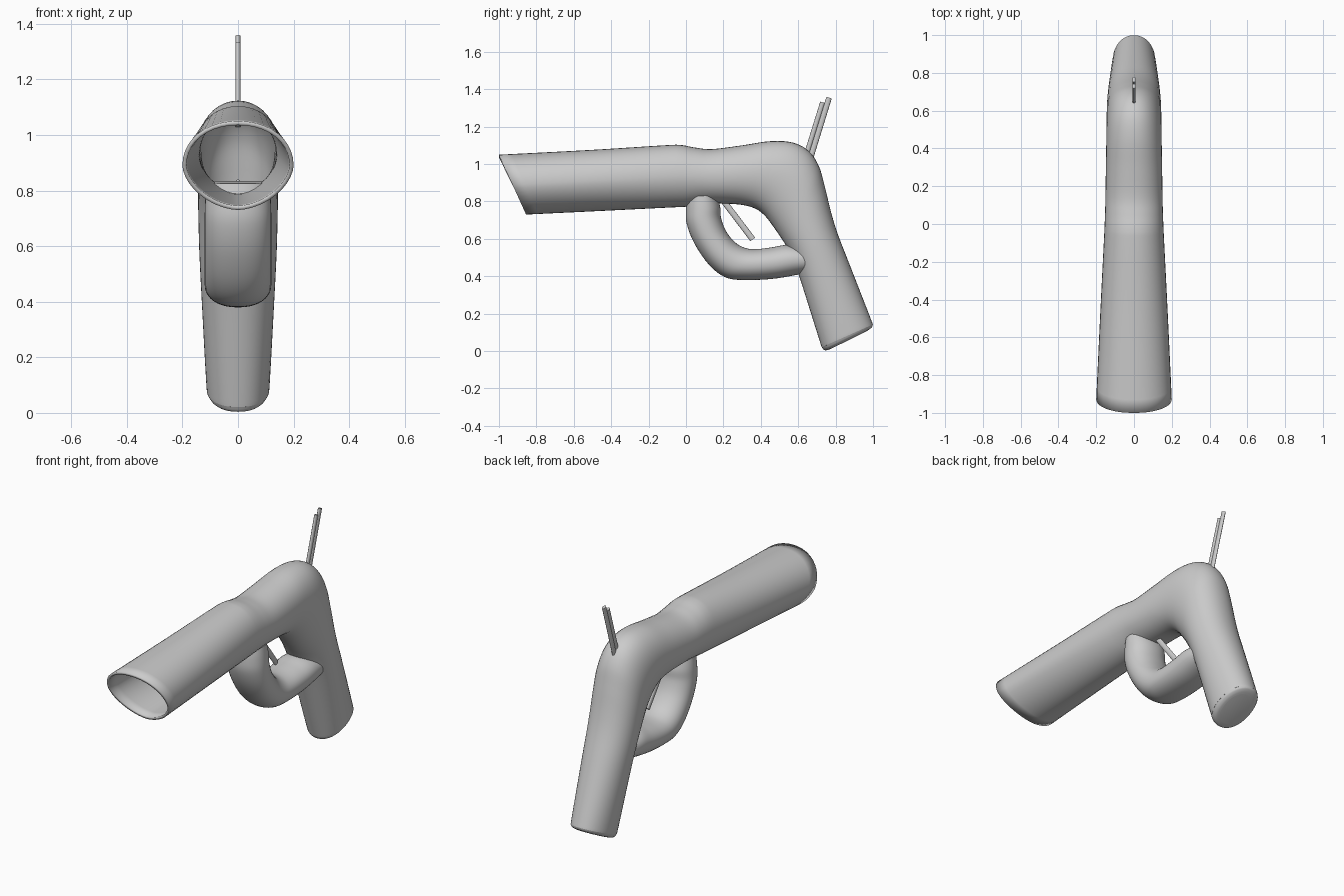
import bpy, bmesh, math
from mathutils import Vector

if "Cube" in bpy.data.objects:
    bpy.data.objects.remove(bpy.data.objects["Cube"])


def catmull(rows, steps):
    """Smoothly interpolate a list of equal-length tuples."""
    out = []
    n = len(rows)
    for i in range(n - 1):
        p0, p1 = rows[max(i - 1, 0)], rows[i]
        p2, p3 = rows[i + 1], rows[min(i + 2, n - 1)]
        for s in range(steps):
            t = s / steps
            out.append([0.5 * (2 * b + (c - a) * t + (2 * a - 5 * b + 4 * c - d) * t * t
                               + (3 * b - a - 3 * c + d) * t ** 3)
                        for a, b, c, d in zip(p0, p1, p2, p3)])
    out.append(list(rows[-1]))
    return out


def loft(name, stations, steps, sides=40, cap_start=True):
    """Skin oval sections: (top y, top z, bottom y, bottom z, half width, lower roundness)."""
    bm = bmesh.new()
    rings = []
    for ty, tz, by, bz, hw, power in catmull(stations, steps):
        ring = []
        for k in range(sides):
            a = 2 * math.pi * k / sides
            c, s = math.cos(a), math.sin(a)
            e = 2 / (2.1 if s > 0 else power)
            x = math.copysign(abs(c) ** e, c) * hw
            f = 0.5 + 0.5 * math.copysign(abs(s) ** e, s)
            ring.append(bm.verts.new((x, by + (ty - by) * f, bz + (tz - bz) * f)))
        rings.append(ring)
    for r0, r1 in zip(rings, rings[1:]):
        for k in range(sides):
            j = (k + 1) % sides
            bm.faces.new((r0[k], r0[j], r1[j], r1[k]))
    if cap_start:
        bm.faces.new(rings[0])
    bm.faces.new(rings[-1])
    bmesh.ops.recalc_face_normals(bm, faces=bm.faces)
    return finish(name, bm)


def finish(name, bm):
    mesh = bpy.data.meshes.new(name)
    bm.to_mesh(mesh)
    bm.free()
    obj = bpy.data.objects.new(name, mesh)
    bpy.context.collection.objects.link(obj)
    bpy.ops.object.select_all(action='DESELECT')
    obj.select_set(True)
    bpy.context.view_layer.objects.active = obj
    bpy.ops.object.shade_smooth_by_angle(angle=math.radians(40))
    return obj


def rod(name, start, end, half_x, half_side):
    """Thin straight rod between two (y, z) points."""
    a, b = Vector((0, *start)), Vector((0, *end))
    d = b - a
    bm = bmesh.new()
    bmesh.ops.create_cone(bm, cap_ends=True, segments=16, radius1=1, radius2=1, depth=1)
    bmesh.ops.scale(bm, vec=(half_x, half_side, d.length), verts=bm.verts)
    obj = finish(name, bm)
    obj.location = (a + b) / 2
    obj.rotation_euler = (math.atan2(-d.y, d.z), 0, 0)
    return obj


# Hollow barrel flowing into the bent grip
body = loft("barrel_and_grip", [
    (-1.0, 1.05, -0.855, 0.73, 0.20, 1.75),
    (-0.5, 1.076, -0.42, 0.751, 0.178, 1.8),
    (-0.12, 1.10, -0.08, 0.768, 0.160, 1.9),
    (-0.03, 1.102, 0.0, 0.772, 0.156, 1.9),
    (0.05, 1.088, 0.08, 0.785, 0.153, 2.0),
    (0.14, 1.08, 0.16, 0.79, 0.151, 2.1),
    (0.30, 1.10, 0.29, 0.783, 0.149, 2.1),
    (0.45, 1.122, 0.37, 0.762, 0.147, 2.1),
    (0.57, 1.115, 0.42, 0.725, 0.146, 2.1),
    (0.655, 1.07, 0.46, 0.675, 0.145, 2.1),
    (0.71, 0.99, 0.495, 0.625, 0.144, 2.1),
    (0.742, 0.88, 0.525, 0.58, 0.143, 2.1),
    (0.775, 0.745, 0.555, 0.53, 0.141, 2.1),
    (0.81, 0.63, 0.58, 0.475, 0.138, 2.1),
    (0.87, 0.475, 0.62, 0.355, 0.131, 2.1),
    (0.985, 0.18, 0.713, 0.06, 0.115, 2.2),
    (0.998, 0.14, 0.728, 0.018, 0.110, 2.2),
    (0.988, 0.122, 0.745, 0.004, 0.096, 2.2),
    (0.965, 0.106, 0.775, 0.012, 0.078, 2.2),
], 5, cap_start=False)
shell = body.modifiers.new("wall", 'SOLIDIFY')
shell.thickness = 0.015
shell.offset = -1

# Curved guard, inner edge first and outer edge second
loft("trigger_guard", [
    (0.165, 0.835, 0.01, 0.825, 0.112, 2.2),
    (0.183, 0.77, 0.0, 0.76, 0.118, 2.2),
    (0.188, 0.71, 0.004, 0.68, 0.12, 2.2),
    (0.215, 0.64, 0.045, 0.575, 0.12, 2.2),
    (0.262, 0.582, 0.12, 0.465, 0.12, 2.2),
    (0.315, 0.552, 0.205, 0.397, 0.12, 2.2),
    (0.375, 0.545, 0.30, 0.38, 0.12, 2.2),
    (0.46, 0.555, 0.46, 0.386, 0.12, 2.2),
    (0.54, 0.568, 0.60, 0.409, 0.12, 2.2),
    (0.64, 0.56, 0.66, 0.42, 0.11, 2.2),
], 5)

# Trigger and the paired hammer rods
rod("trigger", (0.18, 0.83), (0.357, 0.597), 0.009, 0.016)
rod("hammer_front", (0.64, 1.04), (0.73, 1.33), 0.009, 0.013)
rod("hammer_back", (0.665, 1.03), (0.765, 1.355), 0.009, 0.015)
